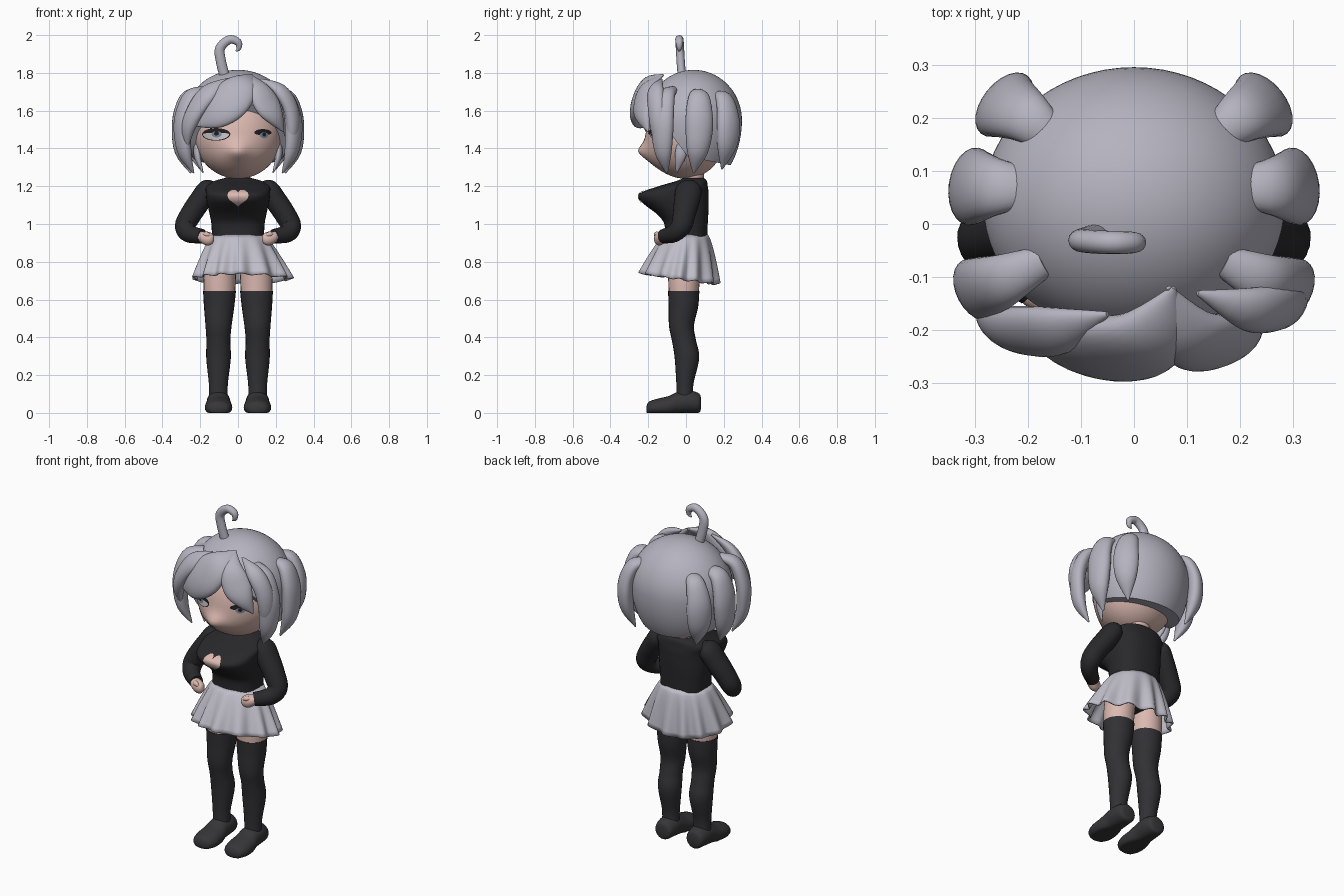
import bpy, bmesh, math
from mathutils import Vector
from mathutils.bvhtree import BVHTree

if "Cube" in bpy.data.objects:
    bpy.data.objects.remove(bpy.data.objects["Cube"], do_unlink=True)

made = []


def material(name, r, g, b):
    mat = bpy.data.materials.new(name)
    mat.use_nodes = True
    mat.diffuse_color = (r, g, b, 1)
    bsdf = mat.node_tree.nodes["Principled BSDF"]
    bsdf.inputs["Base Color"].default_value = (r, g, b, 1)
    bsdf.inputs["Roughness"].default_value = 0.7
    return mat


HAIR = material("silver hair", .46, .45, .52)
SKIRT = material("pale grey cloth", .52, .51, .58)
SKIN = material("skin", .72, .49, .44)
TOP = material("black knit", .022, .022, .025)
SOCK = material("charcoal stocking", .031, .031, .036)
SHOE = material("dark shoe", .037, .036, .039)
WHITE = material("eye white", .58, .55, .57)
IRIS = material("blue grey iris", .2, .24, .32)
LASH = material("dark lash", .015, .013, .016)


def finish(name, bm, mat):
    bmesh.ops.recalc_face_normals(bm, faces=bm.faces[:])
    mesh = bpy.data.meshes.new(name)
    bm.to_mesh(mesh)
    bm.free()
    mesh.materials.append(mat)
    obj = bpy.data.objects.new(name, mesh)
    bpy.context.collection.objects.link(obj)
    made.append(obj)
    return obj


def refine(rows, steps):
    """Smooth curve through rows of position and radii."""
    out = []
    for i in range(len(rows) - 1):
        a, b, c, d = (rows[max(0, min(len(rows) - 1, i + k))] for k in (-1, 0, 1, 2))
        for s in range(steps):
            t = s / steps
            out.append([q + t / 2 * (r - p + t * (2 * p - 5 * q + 4 * r - u + t * (3 * (q - r) + u - p)))
                        for p, q, r, u in zip(a, b, c, d)])
    return out + [list(rows[-1])]


def loft(name, rows, mat, outward, along=None, sides=24, steps=5, floor=None, power=1):
    """Rounded sections along rows of (x, y, z, side radius, outward radius)."""
    rows = refine(rows, steps)
    pts = [Vector(r[:3]) for r in rows]
    bm = bmesh.new()
    rings = []
    for i, r in enumerate(rows):
        t = Vector(along) if along else pts[min(i + 1, len(pts) - 1)] - pts[max(i - 1, 0)]
        t.normalize()
        n = Vector(outward(pts[i]))
        n = (n - t * n.dot(t)).normalized()
        side = t.cross(n)
        ring = []
        for k in range(sides):
            a = math.tau * k / sides
            u, v = (math.copysign(abs(f) ** power, f) for f in (math.cos(a), math.sin(a)))
            p = pts[i] + side * (u * max(r[3], .001)) + n * (v * max(r[4], .001))
            if floor is not None:
                p.z = max(p.z, floor)
            ring.append(bm.verts.new(p))
        rings.append(ring)
    for a, b in zip(rings, rings[1:]):
        for k in range(sides):
            j = (k + 1) % sides
            bm.faces.new((a[k], a[j], b[j], b[k]))
    bm.faces.new(rings[0])
    bm.faces.new(rings[-1])
    return finish(name, bm, mat)


def flip(rows, s):
    return [(r[0] * s, *r[1:]) for r in rows]


def front(p):
    return (0, -1, 0)


def ball(name, centre, radii, mat, shape=None, cuts=()):
    bm = bmesh.new()
    bmesh.ops.create_uvsphere(bm, u_segments=64, v_segments=40, radius=1)
    for v in bm.verts:
        if shape:
            shape(v.co)
        v.co = Vector(centre) + Vector([a * b for a, b in zip(v.co, radii)])
    for point, normal in cuts:
        res = bmesh.ops.bisect_plane(bm, geom=bm.verts[:] + bm.edges[:] + bm.faces[:],
                                     plane_co=point, plane_no=normal, clear_inner=True)
        edges = [e for e in res["geom_cut"] if isinstance(e, bmesh.types.BMEdge)]
        bmesh.ops.contextual_create(bm, geom=edges)
    return finish(name, bm, mat)


def decal(name, target, outline, centre, mat, lift, rings=6):
    """Thin plate with the given outline, laid on the front of the target."""
    tree = BVHTree.FromPolygons([v.co for v in target.data.vertices],
                                [p.vertices[:] for p in target.data.polygons])

    def place(x, z):
        hit, normal, _, _ = tree.ray_cast(Vector((x, -1, z)), Vector((0, 1, 0)))
        return bm.verts.new(hit + normal * lift)

    bm = bmesh.new()
    cx, cz = centre
    last = [place(cx, cz)] * len(outline)
    for j in range(1, rings + 1):
        ring = [place(cx + x * j / rings, cz + z * j / rings) for x, z in outline]
        for k in range(len(ring)):
            m = (k + 1) % len(ring)
            bm.faces.new((last[k], ring[k], ring[m]) if j == 1 else (last[k], ring[k], ring[m], last[m]))
        last = ring
    return finish(name, bm, mat)


ANGLES = [math.tau * k / 32 for k in range(32)]


def oval(w, up, down):
    return [(w * math.cos(a), (up if math.sin(a) > 0 else down) * math.sin(a)) for a in ANGLES]


# Head with a soft nose and full cheeks
def face_shape(co):
    if co.y < 0:
        co.y -= .15 * math.exp(-(co.x / .22) ** 2 - ((co.z + .38) / .17) ** 2)
        co.y -= .15 * math.exp(-(co.x / .55) ** 2 - ((co.z + .5) / .35) ** 2)


head = ball("head", (0, 0, 1.475), (.232, .21, .235), SKIN, face_shape)
loft("neck", [(0, .04, 1.18, .065, .055), (0, .04, 1.3, .065, .055)], SKIN, front)

# Eyes: the right one is open, the left one half hidden under a heavy lid
decal("right_eyelash", head, oval(.074, .032, .034), (-.114, 1.475), LASH, .003)
decal("right_eye_white", head, oval(.068, .008, .03), (-.114, 1.475), WHITE, .005)
decal("right_iris", head, oval(.026, .014, .018), (-.11, 1.476), IRIS, .007)
decal("right_pupil", head, oval(.012, .012, .01), (-.11, 1.478), LASH, .009)
decal("left_eyelash", head, oval(.045, .02, .012), (.13, 1.482), LASH, .003)
decal("left_iris", head, oval(.022, .012, .018), (.135, 1.472), IRIS, .005)
decal("left_pupil", head, oval(.01, .01, .009), (.135, 1.473), LASH, .007)


# Hair cap, trimmed at the nape and along the slanted hairline
def cap_shape(co):
    if co.z < 0:
        co.z *= 1.4


ball("hair_cap", (0, .04, 1.55), (.285, .256, .266), HAIR, cap_shape,
     [((0, .24, 1.31), (0, .2, 1)), ((0, 0, 1.37), (0, .8, .6))])


# Locks of hair that follow the head
def from_head(p):
    return p - Vector((0, .03, 1.53))


side_locks = {
    "front_side_lock": [(.17, -.07, 1.71, .03, .02), (.245, -.105, 1.68, .05, .035),
                        (.285, -.12, 1.59, .06, .04), (.295, -.125, 1.49, .062, .04),
                        (.28, -.12, 1.37, .045, .032), (.235, -.1, 1.27, .004, .004)],
    "middle_side_lock": [(.19, .07, 1.69, .035, .02), (.26, .07, 1.675, .055, .036),
                         (.295, .07, 1.6, .07, .042), (.305, .07, 1.5, .073, .045),
                         (.295, .06, 1.38, .055, .038), (.25, .04, 1.27, .004, .004)],
    "back_side_lock": [(.145, .155, 1.68, .03, .02), (.2, .2, 1.665, .05, .035),
                       (.235, .22, 1.59, .064, .04), (.245, .225, 1.5, .07, .042),
                       (.235, .215, 1.4, .055, .036), (.2, .19, 1.29, .004, .004)],
    "jaw_wisp": [(.21, -.01, 1.45, .03, .02), (.215, -.03, 1.36, .03, .018),
                 (.185, -.05, 1.27, .003, .003)],
}
for name, rows in side_locks.items():
    for side, s in (("left", 1), ("right", -1)):
        loft(side + "_" + name, flip(rows, s), HAIR, from_head)

fringe = {
    "main_fringe": [(.075, -.12, 1.79, .005, .005), (.03, -.205, 1.738, .08, .035),
                    (-.04, -.235, 1.655, .112, .045), (-.125, -.235, 1.58, .085, .035),
                    (-.225, -.2, 1.52, .004, .004)],
    "right_fringe": [(-.05, -.17, 1.77, .005, .005), (-.15, -.2, 1.7, .055, .03),
                     (-.225, -.2, 1.6, .055, .035), (-.265, -.18, 1.5, .04, .03),
                     (-.27, -.15, 1.39, .004, .004)],
    "left_fringe": [(.065, -.12, 1.79, .005, .005), (.105, -.205, 1.72, .06, .03),
                    (.155, -.225, 1.63, .078, .035), (.2, -.22, 1.56, .05, .03),
                    (.24, -.2, 1.49, .004, .004)],
    "left_outer_fringe": [(.12, -.13, 1.765, .005, .005), (.22, -.16, 1.71, .045, .03),
                          (.28, -.155, 1.61, .05, .035), (.29, -.145, 1.48, .04, .03),
                          (.26, -.13, 1.34, .004, .004)],
}
for name, rows in fringe.items():
    loft(name, rows, HAIR, from_head)

loft("curled_top_strand", [(-.07, -.022, 1.78, .027, .022), (-.09, -.028, 1.86, .027, .022),
                           (-.095, -.032, 1.93, .026, .022), (-.045, -.035, 1.976, .023, .022),
                           (0, -.035, 1.962, .02, .02), (.004, -.035, 1.93, .013, .013),
                           (-.012, -.035, 1.915, .003, .003)], HAIR, front, sides=16)

# Torso with full bust and heart-shaped opening
torso = loft("knit_top", [(0, 0, .92, .137, .112), (0, 0, 1, .141, .115), (0, -.017, 1.05, .15, .135),
                          (0, -.045, 1.095, .16, .165), (0, -.063, 1.13, .167, .183),
                          (0, -.06, 1.165, .17, .18), (0, -.015, 1.2, .168, .13),
                          (0, .03, 1.228, .125, .08), (0, .04, 1.243, .07, .055)],
             TOP, front, along=(0, 0, 1), sides=40, power=.8)
heart = [(.055 * math.sin(a) ** 3,
          .0032 * (13 * math.cos(a) - 3.5 * math.cos(2 * a) - 2 * math.cos(3 * a) - math.cos(4 * a)))
         for a in ANGLES]
decal("heart_opening", torso, heart, (0, 1.143), SKIN, .004, rings=10)

for side, s in (("left", 1), ("right", -1)):
    # Bent arm with hand on hip
    loft(side + "_sleeve", flip([(.125, .02, 1.21, .02, .02), (.158, .016, 1.188, .052, .066),
                                 (.2, .005, 1.125, .058, .068), (.25, -.01, 1.05, .057, .06),
                                 (.28, -.025, .99, .054, .055), (.26, -.065, .95, .048, .046),
                                 (.19, -.12, .935, .038, .037)], s), TOP, front)
    loft(side + "_hand", flip([(.215, -.105, .937, .02, .02), (.19, -.125, .932, .03, .032),
                               (.16, -.14, .922, .036, .03), (.137, -.14, .915, .026, .022),
                               (.127, -.138, .913, .004, .004)], s), SKIN, front)
    loft(side + "_thumb", flip([(.19, -.14, .945, .01, .01), (.165, -.158, .945, .014, .013),
                                (.145, -.16, .935, .004, .004)], s), SKIN, front, sides=12)
    # Leg, stocking and shoe
    loft(side + "_thigh", flip([(.098, -.012, .63, .083, .079), (.096, -.01, .72, .085, .085),
                                (.085, -.005, .85, .08, .095)], s), SKIN, front, along=(0, 0, 1))
    loft(side + "_stocking", flip([(.103, -.005, .07, .05, .045), (.104, -.006, .15, .05, .045),
                                   (.103, .005, .29, .065, .065), (.104, -.01, .38, .063, .064),
                                   (.103, -.024, .46, .069, .066), (.1, -.014, .56, .08, .078),
                                   (.098, -.012, .645, .087, .083)], s), SOCK, front, along=(0, 0, 1))
    loft(side + "_shoe", flip([(.103, .08, .05, .02, .02), (.103, .07, .052, .05, .05),
                               (.103, .02, .058, .062, .06), (.103, -.04, .052, .063, .06),
                               (.103, -.09, .035, .07, .055), (.103, -.15, .028, .072, .047),
                               (.103, -.195, .024, .055, .036), (.103, -.21, .02, .02, .015)], s),
         SHOE, lambda p: (0, 0, 1), along=(0, -1, 0), floor=0)

ball("shorts", (0, 0, .84), (.145, .115, .1), TOP)

# Pleated flared skirt
bm = bmesh.new()
count, levels, rings = 130, 10, []
for j in range(levels + 1):
    t = j / levels
    ring = []
    for k in range(count):
        a = math.tau * k / count
        wave = math.cos(13 * a + .8 * math.sin(3 * a)) * .015 * t
        flare = .045 * t * max(0, math.cos(a)) ** 4
        hem = .71 - .028 * math.sin(a) + .35 * wave
        ring.append(bm.verts.new(((.139 + .098 * t ** .75 + wave + flare) * math.cos(a),
                                  (.116 + .088 * t ** .75 + wave) * math.sin(a) - .035 * t,
                                  .945 + (hem - .945) * t)))
    rings.append(ring)
for a, b in zip(rings, rings[1:]):
    for k in range(count):
        j = (k + 1) % count
        bm.faces.new((a[k], a[j], b[j], b[k]))
finish("pleated_skirt", bm, SKIRT).modifiers.new("thickness", "SOLIDIFY").thickness = .008

# Smooth shading with crisp edges
bpy.ops.object.select_all(action="DESELECT")
for obj in made:
    obj.select_set(True)
bpy.context.view_layer.objects.active = made[0]
bpy.ops.object.shade_smooth_by_angle(angle=math.radians(50))
